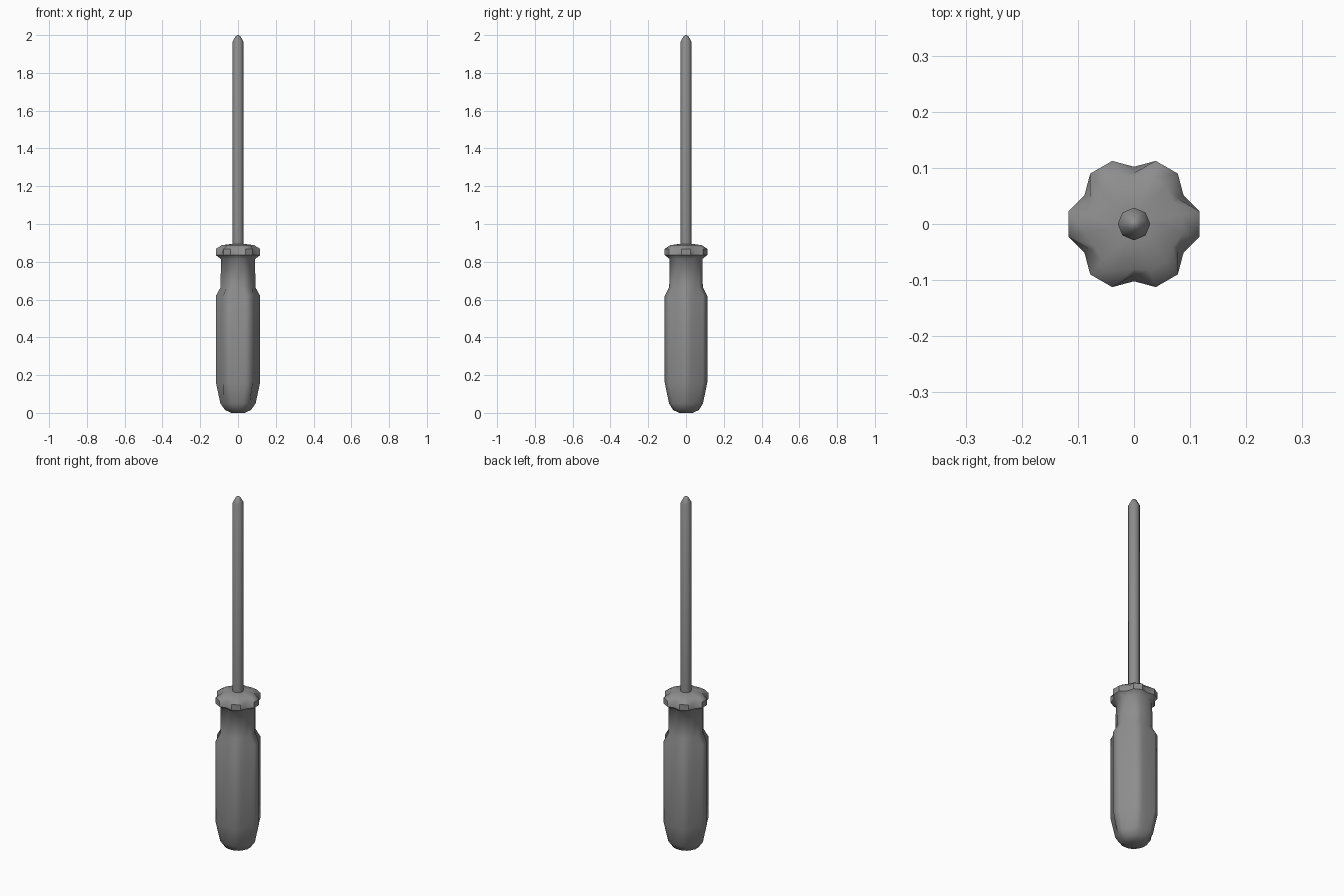
import bpy, bmesh
from math import sin, cos, radians

cube = bpy.data.objects.get("Cube")
if cube:
    bpy.data.objects.remove(cube)

grey = bpy.data.materials.new("mid grey")
grey.use_nodes = True
colour = (0.27, 0.27, 0.27, 1)
grey.diffuse_color = colour
grey.node_tree.nodes["Principled BSDF"].inputs["Base Color"].default_value = colour


def circle(sides, r, z):
    return [(r * cos(radians(360 * i / sides)), r * sin(radians(360 * i / sides)), z)
            for i in range(sides)]


def lobed(z, lobe, valley):
    """Six flat lobes with a single groove point between each pair."""
    ring = []
    for k in range(6):
        for offset, r in ((-11, lobe), (11, lobe), (30, valley)):
            a = radians(60 * k + offset)
            ring.append((r * cos(a), r * sin(a), z))
    return ring


def loft(name, rings):
    """Skin a stack of equal rings and cap both ends."""
    bm = bmesh.new()
    loops = [[bm.verts.new(p) for p in ring] for ring in rings]
    n = len(loops[0])
    for low, high in zip(loops, loops[1:]):
        for i in range(n):
            j = (i + 1) % n
            bm.faces.new((low[i], low[j], high[j], high[i]))
    bm.faces.new(loops[0][::-1])
    bm.faces.new(loops[-1])
    mesh = bpy.data.meshes.new(name)
    bm.to_mesh(mesh)
    bm.free()
    mesh.materials.append(grey)
    obj = bpy.data.objects.new(name, mesh)
    bpy.context.collection.objects.link(obj)
    bpy.ops.object.select_all(action="DESELECT")
    obj.select_set(True)
    bpy.context.view_layer.objects.active = obj
    bpy.ops.object.shade_smooth_by_angle(angle=radians(50))
    return obj


# Grip, neck and guard: height, lobe radius, groove radius
handle_profile = [
    (0.0, 0.035, 0.035), (0.015, 0.07, 0.068), (0.05, 0.095, 0.085),
    (0.16, 0.119, 0.094), (0.62, 0.119, 0.094), (0.665, 0.094, 0.088),
    (0.815, 0.092, 0.087), (0.835, 0.119, 0.102), (0.868, 0.119, 0.091),
    (0.888, 0.088, 0.08), (0.895, 0.03, 0.03),
]
loft("handle", [lobed(*row) for row in handle_profile])

# Octagonal shaft with a tapered tip
shaft_profile = [(0.029, 0.87), (0.029, 1.965), (0.012, 1.995), (0.003, 2.0)]
loft("shaft", [circle(8, r, z) for r, z in shaft_profile])
